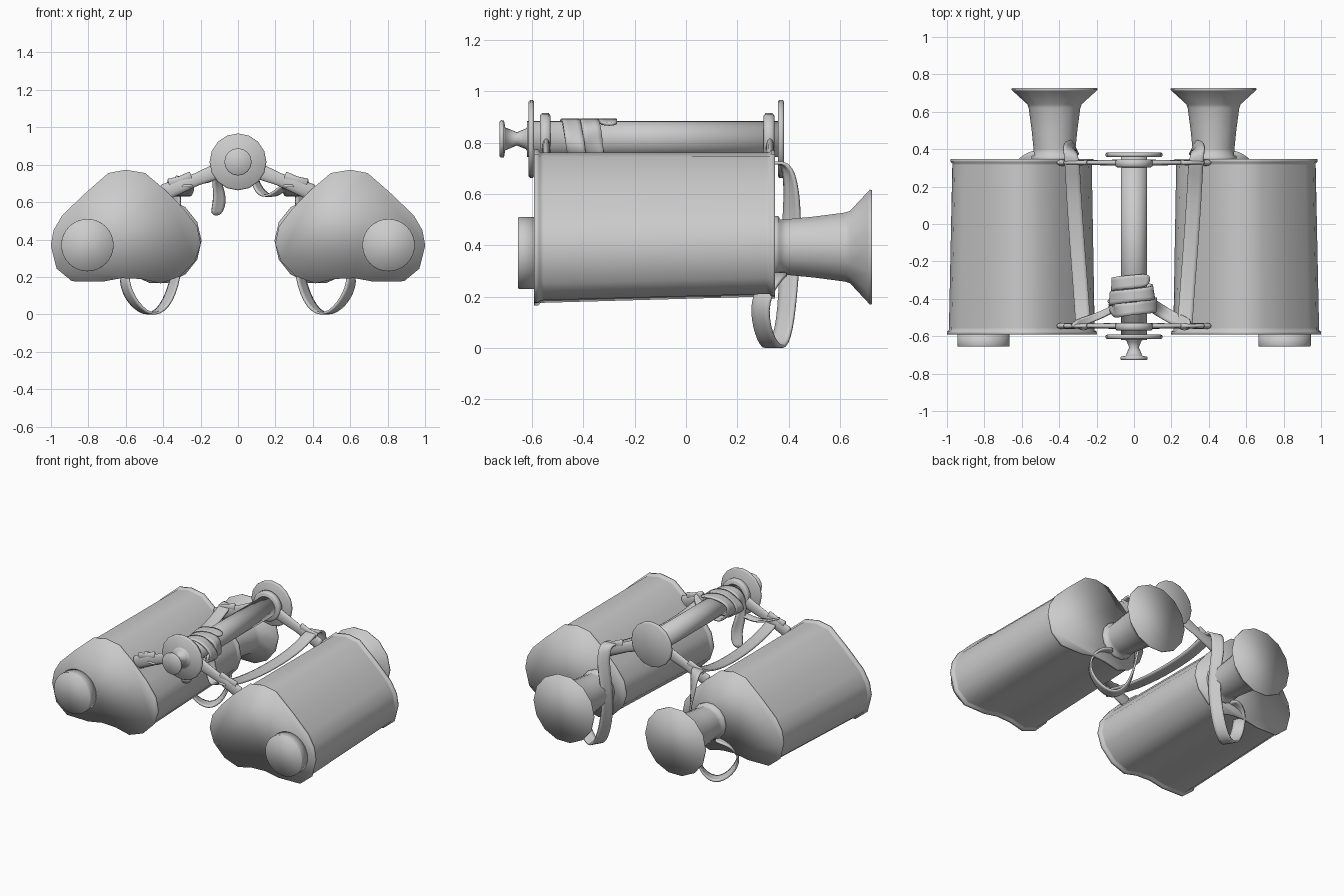
import bpy, bmesh, math
from mathutils import Vector

old = bpy.data.objects.get("Cube")
if old:
    bpy.data.objects.remove(old, do_unlink=True)

grey = bpy.data.materials.new("plain_grey")
grey.use_nodes = True
COLOUR = (0.6, 0.6, 0.6, 1)
grey.diffuse_color = COLOUR
grey.node_tree.nodes["Principled BSDF"].inputs["Base Color"].default_value = COLOUR


def finish(name, bm, mirror=False):
    """Turn a bmesh into a fully smooth shaded object."""
    bmesh.ops.recalc_face_normals(bm, faces=bm.faces)
    for face in bm.faces:
        face.smooth = True
    mesh = bpy.data.meshes.new(name)
    bm.to_mesh(mesh)
    bm.free()
    mesh.materials.append(grey)
    obj = bpy.data.objects.new(name, mesh)
    bpy.context.collection.objects.link(obj)
    if mirror:
        obj.modifiers.new("Mirror", 'MIRROR')
    return obj


def loft(name, rings, mirror=False):
    """Skin a list of equal closed rings and cap both ends."""
    bm = bmesh.new()
    loops = [[bm.verts.new(p) for p in ring] for ring in rings]
    n = len(loops[0])
    for a, b in zip(loops, loops[1:]):
        for i in range(n):
            j = (i + 1) % n
            bm.faces.new((a[i], a[j], b[j], b[i]))
    bm.faces.new(loops[0])
    bm.faces.new(loops[-1])
    return finish(name, bm, mirror)


def turned(name, x, z, profile, sides=24, mirror=False):
    """Round part along y; the profile lists (y, radius)."""
    angles = [math.tau * i / sides for i in range(sides)]
    return loft(name, [[(x + r * math.cos(a), y, z + r * math.sin(a)) for a in angles]
                       for y, r in profile], mirror)


def bar(name, start, end, wide, deep):
    """Mirrored rounded bar lying in the xz plane, wide across and deep along y."""
    a, b = Vector(start), Vector(end)
    d = (b - a).normalized()
    side = Vector((-d.z, 0, d.x))
    rings = []
    for t, k in ((0, 0.8), (0.03, 1), (0.5, 0.75), (0.97, 1), (1, 0.8)):
        rings.append([a.lerp(b, t) + side * wide * k * math.cos(u)
                      + Vector((0, deep * k * math.sin(u), 0))
                      for u in [math.tau * i / 12 for i in range(12)]])
    return loft(name, rings, mirror=True)


def strap(name, path, width, mirror=False):
    """Thin band; each path point is (x, y, z, turn of its width from x towards y)."""
    bm = bmesh.new()
    rows = []
    for x, y, z, turn in path:
        t = math.radians(turn)
        half = Vector((math.cos(t), math.sin(t), 0)) * width / 2
        rows.append([bm.verts.new(Vector((x, y, z)) + half * s) for s in (-1, 1)])
    for a, b in zip(rows, rows[1:]):
        bm.faces.new((a[0], a[1], b[1], b[0]))
    obj = finish(name, bm, mirror)
    soft = obj.modifiers.new("Soft", 'SUBSURF')
    soft.levels = soft.render_levels = 2
    solid = obj.modifiers.new("Thickness", 'SOLIDIFY')
    solid.thickness = 0.012
    solid.offset = 0
    return obj


# Prism housings, slightly narrower at the back, with raised rims
outline = [(0.5, 0.745), (0.6, 0.762), (0.69, 0.745), (0.82, 0.63), (0.93, 0.525), (0.975, 0.45),
           (0.99, 0.37), (0.96, 0.25), (0.88, 0.185), (0.72, 0.185), (0.62, 0.205),
           (0.52, 0.2), (0.42, 0.175), (0.32, 0.21), (0.24, 0.29), (0.21, 0.38),
           (0.23, 0.47), (0.3, 0.56), (0.4, 0.66)]


def section(y, grow):
    taper = 1 - 0.045 * (y + 0.58) / 0.92
    ring = []
    for x, z in outline:
        d = Vector((x - 0.6, z - 0.45))
        d *= 1 + grow / d.length
        ring.append((0.565 + (d.x + 0.035) * taper, y, 0.755 + (d.y - 0.305) * taper))
    return ring


loft("prism_housings", [section(y, g) for y, g in (
    (-0.592, 0.011), (-0.575, 0.011), (-0.568, 0.0), (-0.555, 0.0),
    (0.315, 0.0), (0.325, 0.0), (0.332, 0.011), (0.347, 0.011))], mirror=True)

# Objective barrels at the front and flared eyepieces at the back
turned("objective_barrels", 0.805, 0.37,
       [(-0.655, 0.138), (-0.65, 0.14), (-0.58, 0.14)], 32, mirror=True)
turned("eyepieces", 0.425, 0.393, [(0.34, 0.125), (0.362, 0.123), (0.368, 0.11), (0.4, 0.112),
       (0.5, 0.122), (0.62, 0.138), (0.64, 0.145), (0.71, 0.222), (0.717, 0.23),
       (0.726, 0.228)], 14, mirror=True)

# Central hinge rod with collars, end discs and focus knob
HZ = 0.815
turned("hinge_rod", 0, HZ, [(-0.62, 0.07), (0.37, 0.07)])
turned("front_disc", 0, HZ, [(-0.615, 0.145), (-0.608, 0.152), (-0.597, 0.152), (-0.592, 0.145)], 16)
turned("rear_disc", 0, HZ, [(0.358, 0.145), (0.363, 0.152), (0.377, 0.152), (0.382, 0.145)], 16)
turned("front_collar", 0, HZ, [(-0.57, 0.09), (-0.562, 0.1), (-0.535, 0.1), (-0.528, 0.09)])
turned("rear_collar", 0, HZ, [(0.303, 0.09), (0.31, 0.1), (0.338, 0.1), (0.345, 0.09)])
turned("focus_knob", 0, HZ, [(-0.727, 0.068), (-0.722, 0.073), (-0.71, 0.072), (-0.705, 0.045),
       (-0.66, 0.026), (-0.625, 0.04), (-0.61, 0.06)], 16)

# Hinge arms reaching from the rod to the housings, with strap lugs on top
for place, y in (("front", -0.545), ("rear", 0.328)):
    bar(place + "_arms", (0.05, y, 0.79), (0.4, y, 0.65), 0.045, 0.017)
    bar(place + "_lugs", (0.25, y, 0.74), (0.37, y, 0.7), 0.025, 0.014)

# Neck strap: along the housings, down past the eyepieces, looping underneath
strap("neck_straps", [
    (0.27, -0.57, 0.69, 0), (0.275, -0.5, 0.67, 0), (0.285, -0.35, 0.64, 0), (0.305, -0.1, 0.63, 0),
    (0.325, 0.2, 0.66, 0), (0.33, 0.34, 0.73, 0), (0.345, 0.4, 0.72, 25), (0.34, 0.415, 0.58, 45),
    (0.31, 0.41, 0.42, 70), (0.32, 0.4, 0.25, 60), (0.37, 0.385, 0.06, 50), (0.46, 0.345, -0.02, 65),
    (0.56, 0.3, 0.05, 50), (0.62, 0.28, 0.18, 55), (0.58, 0.34, 0.28, 70),
    (0.48, 0.37, 0.29, 80)], 0.08, mirror=True)

# Crumpled strap wound round the rod, with loose ends
winding = [(-0.12, -0.4, 0.525, 25), (-0.09, -0.41, 0.62, 30), (-0.12, -0.42, 0.72, 60)]
for i in range(20):
    a = math.pi - i * math.tau / 8
    r = 0.092 + 0.022 * (i % 3)
    winding.append((r * 1.1 * math.cos(a), -0.47 + 0.009 * i, HZ - 0.008 + 0.09 * math.sin(a),
                    90 + 25 * math.sin(2.3 * i)))
strap("wound_strap", winding, 0.075)
strap("loose_strap_end", [(0.08, -0.42, 0.8, 80), (0.09, -0.43, 0.69, 55), (0.15, -0.47, 0.62, 45),
      (0.22, -0.51, 0.65, 45), (0.3, -0.54, 0.74, 60)], 0.07)
strap("crossing_strap", [(-0.08, -0.44, 0.76, 60), (-0.2, -0.5, 0.68, 60),
      (-0.34, -0.54, 0.74, 70)], 0.06)
